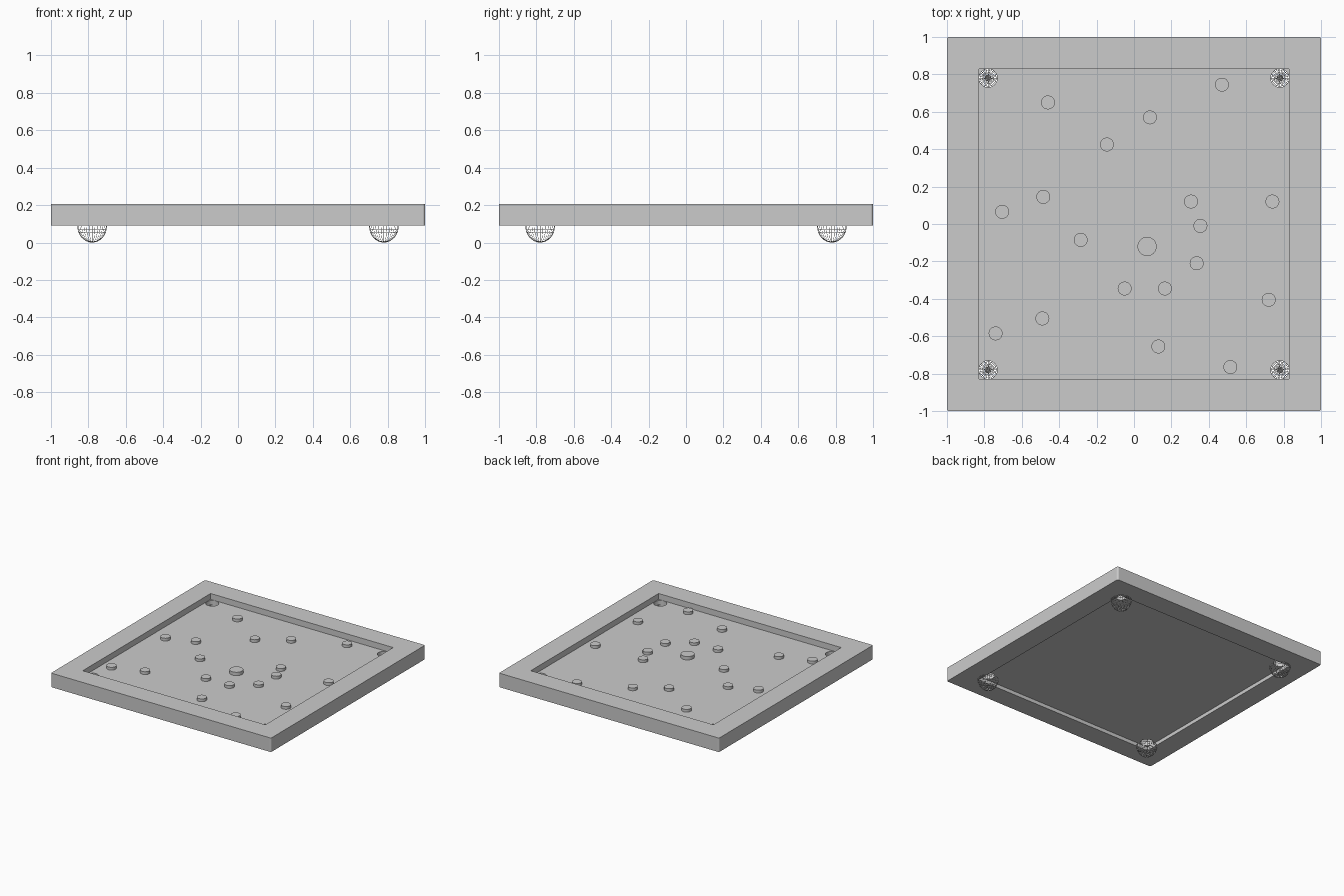
import bpy, bmesh, math
from mathutils import Matrix

cube = bpy.data.objects.get("Cube")
if cube:
    bpy.data.objects.remove(cube, do_unlink=True)

grey = bpy.data.materials.new("plain_grey")
grey.use_nodes = True
grey.diffuse_color = (0.6, 0.6, 0.6, 1)
grey.node_tree.nodes["Principled BSDF"].inputs["Base Color"].default_value = (0.6, 0.6, 0.6, 1)

TOP, BASE = 0.205, 0.09
FLOOR_TOP, FLOOR_BASE = 0.157, 0.12
INNER, FOOT = 0.83, 0.78


def new_object(name, bm):
    mesh = bpy.data.meshes.new(name)
    bm.to_mesh(mesh)
    bm.free()
    mesh.materials.append(grey)
    obj = bpy.data.objects.new(name, mesh)
    bpy.context.collection.objects.link(obj)
    return obj


def box(name, half, low, high):
    bm = bmesh.new()
    bmesh.ops.create_cube(bm, size=1, matrix=Matrix.Translation((0, 0, (low + high) / 2))
                          @ Matrix.Diagonal((2 * half, 2 * half, high - low, 1)))
    return new_object(name, bm)


def disc(name, x, y, radius, low, high, sides=32):
    bm = bmesh.new()
    bmesh.ops.create_cone(bm, cap_ends=True, segments=sides, radius1=radius, radius2=radius,
                          depth=high - low, matrix=Matrix.Translation((x, y, (low + high) / 2)))
    return new_object(name, bm)


def smooth(obj):
    bpy.ops.object.select_all(action='DESELECT')
    obj.select_set(True)
    bpy.context.view_layer.objects.active = obj
    bpy.ops.object.shade_smooth_by_angle(angle=math.radians(35))


def cut(obj, cutter):
    cutter.hide_render = True
    cutter.hide_viewport = True
    mod = obj.modifiers.new("cut", 'BOOLEAN')
    mod.operation = 'DIFFERENCE'
    mod.solver = 'EXACT'
    mod.object = cutter


# Square tray rim with softened upright corners
bm = bmesh.new()
bmesh.ops.create_cube(bm, size=1, matrix=Matrix.Translation((0, 0, (TOP + BASE) / 2))
                      @ Matrix.Diagonal((2, 2, TOP - BASE, 1)))
upright = [e for e in bm.edges if abs(e.verts[0].co.z - e.verts[1].co.z) > 0.01]
bmesh.ops.bevel(bm, geom=upright, offset=0.012, segments=4, profile=0.5, affect='EDGES')
rim = new_object("tray_rim", bm)
cut(rim, box("rim_opening_cutter", INNER, 0, 0.3))

# Thin floor panel, set in from both faces, with a drain hole in each corner
panel = box("floor_panel", INNER, FLOOR_BASE, FLOOR_TOP)
corners = [(x, y) for x in (-FOOT, FOOT) for y in (-FOOT, FOOT)]
for x, y in corners:
    cut(panel, disc("drain_cutter", x, y, 0.049, 0.05, 0.2))

# Round studs scattered on the floor, with one larger stud near the middle
studs = [(-.46, .65), (.47, .745), (.085, .57), (-.145, .425), (-.485, .145), (-.705, .065),
         (.305, .12), (.74, .12), (.355, -.01), (-.285, -.085), (.335, -.21), (-.05, -.345),
         (.165, -.345), (.72, -.405), (-.49, -.505), (-.74, -.585), (.13, -.655), (.515, -.765)]
for x, y in studs:
    smooth(disc("small_stud", x, y, 0.037, FLOOR_TOP - 0.01, FLOOR_TOP + 0.023))
smooth(disc("large_stud", 0.07, -0.12, 0.051, FLOOR_TOP - 0.01, FLOOR_TOP + 0.028))

# Open wire bowls under the drains, which serve as feet
for x, y in corners:
    bm = bmesh.new()
    bmesh.ops.create_uvsphere(bm, u_segments=32, v_segments=16, radius=1)
    bmesh.ops.delete(bm, geom=[v for v in bm.verts if v.co.z > 0.01], context='VERTS')
    bmesh.ops.transform(bm, verts=bm.verts, matrix=Matrix.Translation((x, y, 0.088))
                        @ Matrix.Diagonal((0.078, 0.078, 0.087, 1)))
    bowl = new_object("wire_foot", bm)
    wire = bowl.modifiers.new("wire", 'WIREFRAME')
    wire.thickness = 0.002
    wire.use_boundary = True
